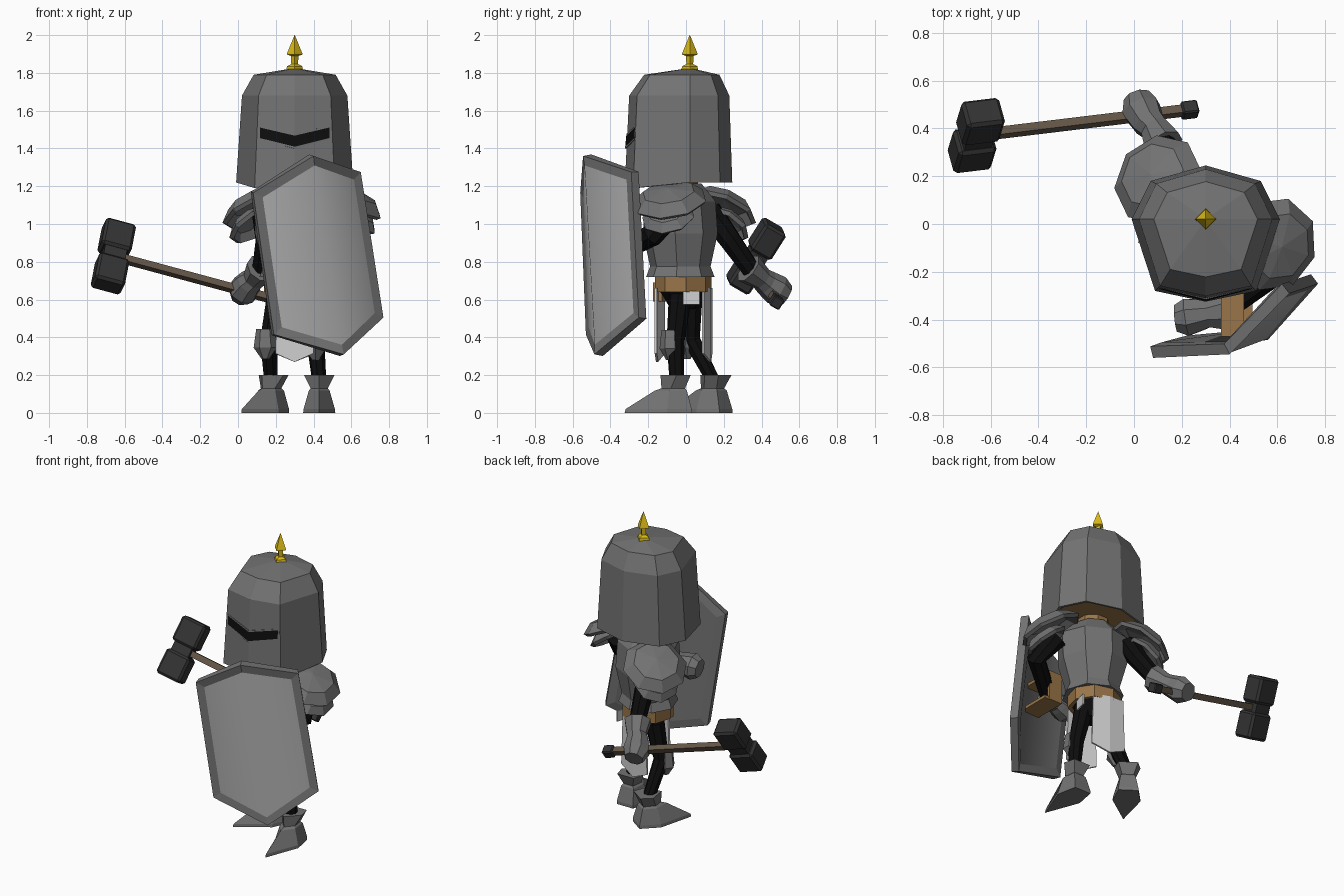
import bpy, bmesh, math
from mathutils import Vector, Matrix

old = bpy.data.objects.get("Cube")
if old:
    bpy.data.objects.remove(old, do_unlink=True)


def material(name, r, g, b):
    m = bpy.data.materials.new(name)
    m.use_nodes = True
    m.diffuse_color = (r, g, b, 1)
    m.node_tree.nodes["Principled BSDF"].inputs["Base Color"].default_value = (r, g, b, 1)
    return m


STEEL = material("steel grey", .17, .17, .17)
PANEL = material("polished grey", .42, .42, .42)
CLOTH = material("pale cloth", .62, .62, .62)
BLACK = material("black", .004, .004, .004)
IRON = material("dark iron", .033, .033, .033)
WOOD = material("wood", .13, .095, .065)
GOLD = material("gold", .72, .5, .008)
LEATHER = material("leather", .32, .18, .065)


def finish(name, bm, *mats):
    mesh = bpy.data.meshes.new(name)
    bm.to_mesh(mesh)
    bm.free()
    for m in mats:
        mesh.materials.append(m)
    ob = bpy.data.objects.new(name, mesh)
    bpy.context.scene.collection.objects.link(ob)
    return ob


def loft(name, rings, *mats):
    """Skin a list of equal point rings and cap both ends; a second material colours the first cap."""
    bm = bmesh.new()
    loops = [[bm.verts.new(p) for p in ring] for ring in rings]
    n = len(loops[0])
    for a, b in zip(loops, loops[1:]):
        for i in range(n):
            j = (i + 1) % n
            bm.faces.new((a[i], a[j], b[j], b[i]))
    cap = bm.faces.new(loops[0][::-1])
    cap.material_index = len(mats) - 1
    bm.faces.new(loops[-1])
    bmesh.ops.recalc_face_normals(bm, faces=bm.faces)
    return finish(name, bm, *mats)


def oval(x, y, z, rx, ry, n=8, turn=0):
    turn = math.radians(turn)
    pts = []
    for i in range(n):
        a = math.tau * (i + .5) / n if n > 4 else math.tau * i / n
        p = Matrix.Rotation(turn, 3, 'Z') @ Vector((rx * math.cos(a), ry * math.sin(a), 0))
        pts.append(p + Vector((x, y, z)))
    return pts


def tube(name, path, radii, mat, n=8):
    path = [Vector(p) for p in path]
    rings, prev, q = [], None, None
    for i, p in enumerate(path):
        t = (path[min(i + 1, len(path) - 1)] - path[max(i - 1, 0)]).normalized()
        q = prev.rotation_difference(t) @ q if prev else t.to_track_quat('Z', 'Y')
        prev = t
        rings.append([p + q @ v for v in oval(0, 0, 0, radii[i], radii[i], n)])
    return loft(name, rings, mat)


def box(name, centre, size, mat, frame=Matrix.Identity(3), bevel=0):
    bm = bmesh.new()
    bmesh.ops.create_cube(bm, size=1)
    for v in bm.verts:
        v.co = Vector(centre) + frame @ Vector([a * s for a, s in zip(v.co, size)])
    ob = finish(name, bm, mat)
    if bevel:
        mod = ob.modifiers.new("bevel", 'BEVEL')
        mod.width, mod.segments = bevel, 1
    return ob


def solidify(ob, thickness, offset=-1):
    mod = ob.modifiers.new("thickness", 'SOLIDIFY')
    mod.thickness, mod.offset = thickness, offset
    return mod


def framed_panel(name, top, bottom, inner, rim, border, depth, thickness):
    """Bent plate of two halves with a raised frame; points run from -x to +x."""
    bm = bmesh.new()
    t = [bm.verts.new(p) for p in top]
    b = [bm.verts.new(p) for p in bottom]
    halves = [bm.faces.new((t[i], b[i], b[i + 1], t[i + 1])) for i in (0, 1)]
    bm.normal_update()
    edge = bmesh.ops.inset_region(bm, faces=halves, thickness=border, depth=depth,
                                  use_boundary=True, use_even_offset=True)["faces"]
    for f in edge:
        f.material_index = 1
    for f in halves:
        f.smooth = True
    mod = solidify(finish(name, bm, inner, rim), thickness)
    mod.material_offset = mod.material_offset_rim = 1


# Helmet: one eight-sided outline scaled up the height, lower at the face
HALF = [(0, .225), (.23, .16), (.31, 0), (.212, -.3), (0, -.345)]
OUTLINE = HALF + [(-x, y) for x, y in HALF[-2:0:-1]]


def helmet_ring(z, sx, sy, drop=0):
    return [(.3 + x * sx, .02 + y * sy, z - (drop if y < -.2 else 0)) for x, y in OUTLINE]


loft("helmet", [helmet_ring(1.25, .86, .86), helmet_ring(1.22, .94, .94, .03),
                helmet_ring(1.22, 1, 1, .03), helmet_ring(1.68, .9, .93),
                helmet_ring(1.79, .7, .7), helmet_ring(1.825, .02, .02)], STEEL, LEATHER)
framed_panel("visor_slot", [(.107, -.268, 1.522), (.3, -.316, 1.477), (.493, -.268, 1.522)],
             [(.107, -.272, 1.448), (.3, -.322, 1.4), (.493, -.272, 1.448)],
             BLACK, STEEL, .009, 0, .008)
SPIKE = [(1.815, .045), (1.835, .04), (1.847, .018), (1.89, .02), (1.897, .042), (1.905, .04), (2, .001)]
loft("helmet_spike", [oval(.3, .02, z, r, r, 4) for z, r in SPIKE], GOLD)

# Torso, neck, belt and hips
TORSO = [(.72, .19, .18), (.775, .165, .16), (.95, .215, .195), (1.12, .22, .18), (1.215, .12, .11)]
loft("breastplate", [oval(.3, -.03, z, a, b, 8, -28) for z, a, b in TORSO], STEEL)
loft("neck", [oval(.3, -.03, z, .1, .1) for z in (1.18, 1.27)], LEATHER)
loft("belt", [oval(.3, -.015, z, .165, .15, 8, -15) for z in (.64, .73)], LEATHER)
loft("hips", [oval(.3, -.01, z, a, b, 8, -15) for z, a, b in ((.55, .09, .07), (.65, .145, .13))], BLACK)
TWIST = Matrix.Rotation(-.26, 3, 'Z')
box("belt_pouch", (.25, -.14, .64), (.09, .05, .1), LEATHER, TWIST)
box("hip_cloth", (.448, .03, .61), (.01, .09, .07), CLOTH, TWIST)


def hanging_cloth(name, y, width, low, crease):
    bm = bmesh.new()
    rows = []
    for z, w, point in ((.66, .9, 0), (low, 1, .045)):
        rows.append([bm.verts.new((.3 + s * width * w, y + crease * (s == 0) - s * .022, z - point * (s == 0)))
                     for s in (-1, 0, 1)])
    top, end = rows
    for i in (0, 1):
        bm.faces.new((top[i], end[i], end[i + 1], top[i + 1]))
    solidify(finish(name, bm, CLOTH), .012, 0)


hanging_cloth("front_cloth", -.138, .1, .315, -.015)
hanging_cloth("back_cloth", .112, .11, .315, .015)

# Legs, knee guards and pointed boots
BOOT = [(.2, .06, .075, .08, 0, -.085), (.13, .035, .045, .045, -.03, -.08),
        (.118, .045, .055, .055, -.04, -.115), (.02, .06, .08, .083, -.05, -.27),
        (0, .06, .08, .085, -.05, -.275)]


def leg(side, hip, knee, ankle, turn):
    tube(side + "_leg", [hip, knee, (*ankle, .17)], [.062, .048, .038], BLACK)
    rot = Matrix.Rotation(math.radians(turn), 3, 'Z')
    base = Vector((*ankle, 0))
    rings = []
    for z, hx, hy, sx, sy, toe in BOOT:
        flat = [(hx, hy), (sx, sy), (0, toe), (-sx, sy), (-hx, hy)]
        rings.append([base + rot @ Vector((x, y, z)) for x, y in flat])
    loft(side + "_boot", rings, STEEL)
    c = Vector(knee) + rot @ Vector((0, -.03, 0))
    loft(side + "_knee_guard", [oval(c.x, c.y, c.z + dz, rx, ry, 6, turn)
                                for dz, rx, ry in ((-.1, .02, .02), (-.04, .065, .055), (.06, .05, .045))], STEEL)


leg("left", (.37, -.03, .62), (.41, -.055, .38), (.43, -.05), 0)
leg("right", (.21, .03, .62), (.162, .03, .385), (.175, .145), -35)


# Layered shoulder plates: tilted low-poly half domes
def shoulder(side, centre, out, lean):
    out = Vector((*out, 0)).normalized()
    up = Vector((0, 0, 1))
    for part, shift, size, tilt in (("shoulder_plate", 0, 1, lean), ("upper_arm_plate", .06, .72, lean + .15)):
        flat = math.sqrt(1 - tilt * tilt)
        along, normal = out * flat - up * tilt, out * tilt + up * flat
        frame = Matrix((along, normal.cross(along), normal)).transposed()
        bm = bmesh.new()
        bmesh.ops.create_uvsphere(bm, u_segments=8, v_segments=4, radius=1)
        bmesh.ops.delete(bm, geom=[v for v in bm.verts if v.co.z < -.1], context='VERTS')
        mid = Vector(centre) + out * shift * .5 - up * shift * 1.4
        for v in bm.verts:
            local = Vector((v.co.x * .2, v.co.y * .2, v.co.z * .08)) * size
            v.co = mid + frame @ local
        solidify(finish(side + "_" + part, bm, STEEL), .025)


shoulder("right", (.1, .185, 1.08), (-.75, .6), .52)
shoulder("left", (.585, -.085, 1.12), (.95, -.3), .45)

# Arms and gauntlets
tube("right_arm", [(.14, .12, 1.07), (.15, .23, .92), (.12, .35, .75)], [.07, .06, .05], BLACK)
tube("left_arm", [(.55, -.07, 1.07), (.62, -.18, .94), (.36, -.37, .84)], [.07, .06, .05], BLACK)
GLOVE = [.085, .062, .07, .084, .06]
tube("right_gauntlet", [(.125, .33, .765), (.085, .4, .71), (.06, .425, .69), (.03, .48, .65), (.015, .53, .62)],
     GLOVE, STEEL)
tube("left_gauntlet", [(.38, -.365, .845), (.31, -.375, .84), (.28, -.38, .835), (.22, -.39, .83), (.175, -.395, .825)],
     GLOVE, STEEL)

# Hammer: shaft, pommel and two-block head
tip, end = Vector((-.66, .37, .83)), Vector((.25, .48, .585))
shaft = (end - tip).normalized()
axis = Vector((.035, .12, .19))
axis = (axis - shaft * axis.dot(shaft)).normalized()
frame = Matrix((shaft, axis.cross(shaft), axis)).transposed()
box("hammer_shaft", (tip + end) / 2, ((end - tip).length, .038, .038), WOOD, frame)
box("hammer_pommel", end - shaft * .02, (.07, .06, .06), IRON, frame, .006)
box("hammer_core", tip, (.12, .1, .1), IRON, frame)
for label, s in (("upper", 1), ("lower", -1)):
    box("hammer_" + label + "_block", tip + axis * s * .11, (.165, .13, .165), IRON, frame, .014)

# Shield with raised rim, and the arm strap behind it
framed_panel("shield", [(.08, -.56, 1.165), (.4, -.545, 1.36), (.65, -.29, 1.275)],
             [(.19, -.53, .415), (.56, -.485, .31), (.77, -.25, .505)],
             PANEL, STEEL, .048, -.012, .05)
for label, z, wide in (("upper", .94, .095), ("lower", .76, .13)):
    box(label + "_strap", (.365 + wide / 2, -.36, z), (wide, .22, .02), LEATHER)
box("inner_strap", (.4125, -.255, .85), (.095, .02, .2), LEATHER)
